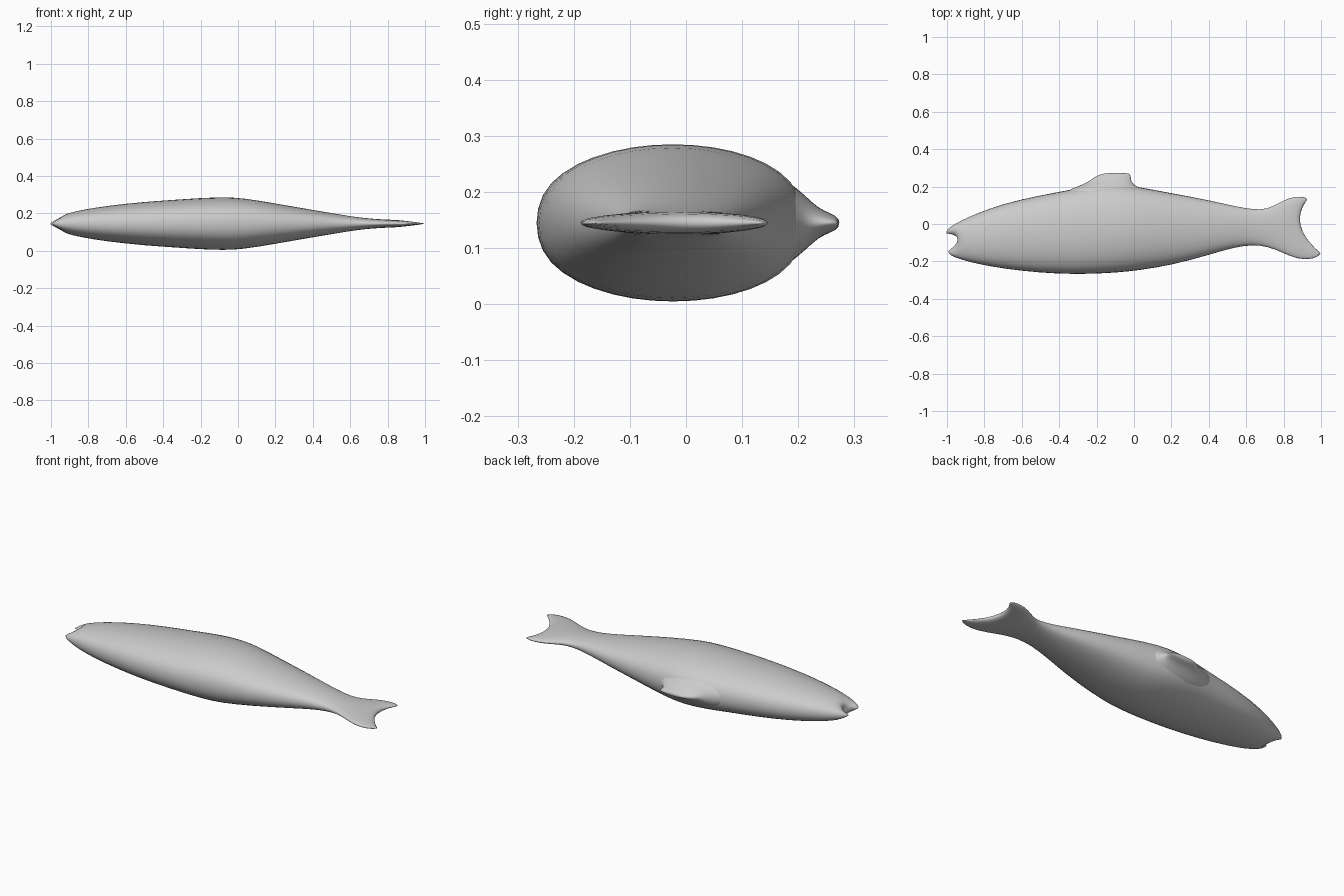
import bpy, bmesh
from math import cos, sin, pi

ZC = 0.145   # height of the flat mid-plane of the fish lying on its side
N = 20       # points per ring


def loft(name, stations, power):
    """Each station: end A, middle, end B (all in plan) and half thickness."""
    bm = bmesh.new()
    rings = []
    for ax, ay, mx, my, bx, by, half in stations:
        ring = []
        for i in range(N):
            a = 2 * pi * i / N
            t, s = cos(a), sin(a)
            wa, wm, wb = t * (t + 1) / 2, 1 - t * t, t * (t - 1) / 2
            z = half * abs(s) ** power * (1 if s > 0 else -1)
            ring.append(bm.verts.new((wa * ax + wm * mx + wb * bx,
                                      wa * ay + wm * my + wb * by, ZC + z)))
        rings.append(ring)
    for r, q in zip(rings, rings[1:]):
        for i in range(N):
            j = (i + 1) % N
            bm.faces.new((r[i], r[j], q[j], q[i]))
    # strip caps bridging the upper and lower halves of the end rings
    for r in (rings[0], rings[-1]):
        for i in range(N // 2):
            f = [r[i], r[i + 1], r[(N - i - 1) % N], r[(N - i) % N]]
            bm.faces.new(list(dict.fromkeys(f)))
    bmesh.ops.recalc_face_normals(bm, faces=bm.faces)
    me = bpy.data.meshes.new(name)
    bm.to_mesh(me)
    bm.free()
    ob = bpy.data.objects.new(name, me)
    bpy.context.collection.objects.link(ob)
    for p in me.polygons:
        p.use_smooth = True
    ob.modifiers.new("smooth", "SUBSURF").levels = 1
    ob.modifiers["smooth"].render_levels = 1
    return ob


# Straight body stations: x, back y, belly y, half thickness
body = [(-0.92, 0.022, -0.192, 0.053), (-0.85, 0.055, -0.213, 0.072),
        (-0.70, 0.112, -0.242, 0.097), (-0.50, 0.157, -0.264, 0.118),
        (-0.35, 0.184, -0.271, 0.128), (-0.20, 0.215, -0.270, 0.139),
        (-0.08, 0.218, -0.262, 0.143), (0.02, 0.202, -0.252, 0.140),
        (0.20, 0.168, -0.223, 0.109), (0.40, 0.130, -0.168, 0.074),
        (0.54, 0.096, -0.124, 0.050)]

# Mouth notch stations at the head
head = [(-1.008, -0.05, -0.94, -0.08, -0.995, -0.145, 0.010),
        (-1.002, -0.030, -0.945, -0.08, -0.992, -0.162, 0.026),
        (-0.975, -0.008, -0.935, -0.08, -0.965, -0.178, 0.042)]

# Forked tail stations
tail = [(0.64, 0.078, 0.64, -0.015, 0.64, -0.113, 0.034),
        (0.71, 0.080, 0.72, -0.02, 0.71, -0.121, 0.026),
        (0.77, 0.112, 0.79, -0.015, 0.79, -0.152, 0.022),
        (0.83, 0.144, 0.84, -0.01, 0.87, -0.192, 0.020),
        (0.91, 0.153, 0.875, -0.01, 0.965, -0.193, 0.017),
        (0.93, 0.133, 0.89, -0.01, 1.006, -0.160, 0.007)]

mid = [(x, t, x, (t + b) / 2, x, b, h) for x, t, b, h in body]
loft("fish_body", head + mid + tail, 0.8)

# Back fin stacked outward: left x, right x, y, half thickness
fin = [(-0.40, 0.10, 0.14, 0.100), (-0.36, 0.06, 0.182, 0.072),
       (-0.28, 0.00, 0.208, 0.050), (-0.235, -0.015, 0.232, 0.026),
       (-0.21, -0.015, 0.255, 0.017), (-0.16, -0.025, 0.270, 0.009)]
loft("back_fin", [(l, y, (l + r) / 2, y + 0.004, r, y, h)
                  for l, r, y, h in fin], 0.9)
